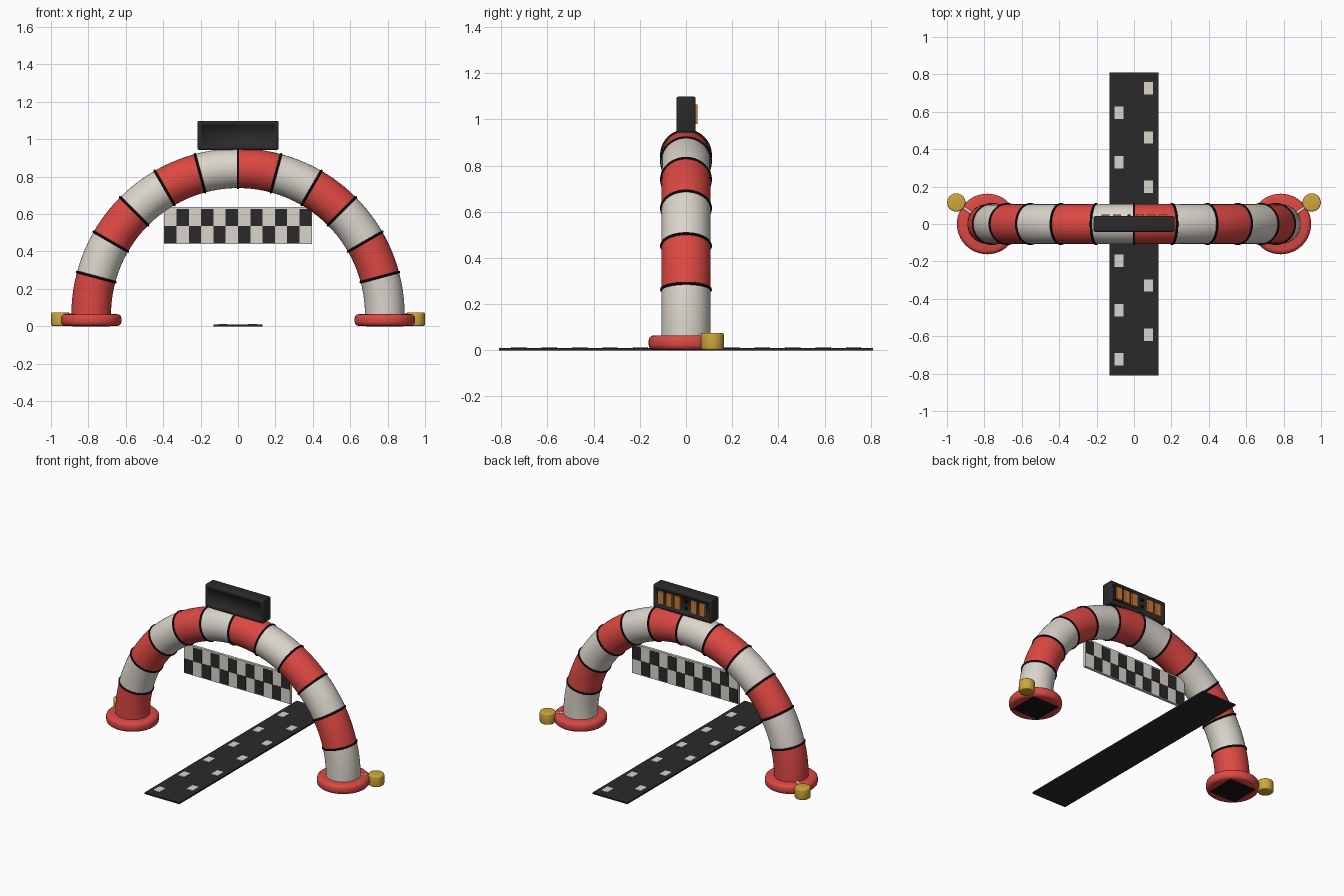
import bpy, bmesh, math
from mathutils import Vector

if "Cube" in bpy.data.objects:
    bpy.data.objects.remove(bpy.data.objects["Cube"])


def material(name, r, g, b):
    m = bpy.data.materials.new(name)
    m.diffuse_color = (r, g, b, 1)
    m.use_nodes = True
    m.node_tree.nodes["Principled BSDF"].inputs["Base Color"].default_value = m.diffuse_color
    return m


RED = material("red fabric", 0.72, 0.065, 0.055)
WHITE = material("off white", 0.70, 0.665, 0.60)
BLACK = material("seam black", 0.008, 0.008, 0.008)
DARK = material("dark grey", 0.023, 0.023, 0.023)
YELLOW = material("weight yellow", 0.62, 0.39, 0.04)
ORANGE = material("display orange", 0.60, 0.20, 0.04)

R, TUBE, ZC = 0.785, 0.106, 0.06


def finish(o, name, mat, bevel=0, segs=3, smooth=True):
    o.name = name
    if mat:
        o.data.materials.append(mat)
    if bevel:
        b = o.modifiers.new("bevel", 'BEVEL')
        b.width, b.segments, b.limit_method = bevel, segs, 'ANGLE'
        bpy.context.view_layer.objects.active = o
        bpy.ops.object.modifier_apply(modifier="bevel")
    if smooth:
        bpy.ops.object.shade_smooth_by_angle(angle=math.radians(35))
    return o


def box(name, c, s, mat, bevel=0):
    bpy.ops.mesh.primitive_cube_add(size=1, location=c)
    o = bpy.context.object
    o.scale = s
    bpy.ops.object.transform_apply(location=False, rotation=False, scale=True)
    return finish(o, name, mat, bevel, smooth=bevel > 0)


def cylinder(name, c, r, h, mat, bevel=0, verts=40):
    bpy.ops.mesh.primitive_cylinder_add(vertices=verts, radius=r, depth=h, location=c)
    return finish(bpy.context.object, name, mat, bevel)


def rod(name, a, b, r, mat):
    a, b = Vector(a), Vector(b)
    o = cylinder(name, (a + b) / 2, r, (b - a).length, mat, verts=12)
    o.rotation_euler = (b - a).to_track_quat('Z', 'Y').to_euler()


# Striped inflatable arch: 12 segments of 15 degrees, alternating colours
bm = bmesh.new()
sides, per, count = 40, 5, 12
rings = []
for i in range(count * per + 1):
    a = math.pi * i / (count * per)
    ring = []
    for j in range(sides):
        t = 2 * math.pi * j / sides
        d = R + TUBE * math.cos(t)
        ring.append(bm.verts.new((d * math.cos(a), TUBE * math.sin(t), ZC + d * math.sin(a))))
    rings.append(ring)
for i in range(count * per):
    for j in range(sides):
        k = (j + 1) % sides
        f = bm.faces.new((rings[i][j], rings[i][k], rings[i + 1][k], rings[i + 1][j]))
        f.material_index = (i // per) % 2
        f.smooth = True
bmesh.ops.recalc_face_normals(bm, faces=bm.faces)
mesh = bpy.data.meshes.new("arch_tube")
bm.to_mesh(mesh)
bm.free()
arch = bpy.data.objects.new("arch_tube", mesh)
bpy.context.collection.objects.link(arch)
mesh.materials.append(WHITE)
mesh.materials.append(RED)

# Black seam rings between the segments
for i in range(1, count):
    a = math.pi * i / count
    bpy.ops.mesh.primitive_torus_add(
        major_radius=TUBE, minor_radius=0.0065, major_segments=40, minor_segments=8,
        location=(R * math.cos(a), 0, ZC + R * math.sin(a)), rotation=(0, -a, 0))
    finish(bpy.context.object, f"seam_ring_{i}", BLACK)

# Feet, ground plates and tethered weights on both sides
for s, side in ((-1, "left"), (1, "right")):
    cylinder(f"{side}_foot", (s * R, 0, 0.0335), 0.162, 0.063, RED, 0.022, 48)
    box(f"{side}_foot_plate", (s * R, 0, 0.003), (0.2, 0.2, 0.006), BLACK)
    cylinder(f"{side}_weight", (s * 0.95, 0.115, 0.0385), 0.049, 0.073, YELLOW, 0.008, 32)
    rod(f"{side}_tether", (s * 0.85, 0.045, 0.064), (s * 0.935, 0.105, 0.055), 0.009, WHITE)

# Chequered banner, squares showing on both faces
box("banner", (0, 0, 0.538), (0.79, 0.018, 0.198), WHITE)
w, h = 0.0655, 0.091
for col in range(12):
    z = 0.536 + (h / 2 if col % 2 else -h / 2)
    box(f"banner_square_{col}", ((col - 5.5) * w, 0, z), (w, 0.024, h), DARK)

# Timer box on the crown, with an inset panel on front and back
timer = box("timer_box", (0, 0, 1.021), (0.434, 0.084, 0.156), DARK, 0.01)
bm = bmesh.new()
bm.from_mesh(timer.data)
big = [f for f in bm.faces if abs(f.normal.y) > 0.99 and f.calc_area() > 0.03]
bmesh.ops.inset_individual(bm, faces=big, thickness=0.014, depth=0)
bmesh.ops.inset_individual(bm, faces=big, thickness=0.002, depth=-0.005)
bm.to_mesh(timer.data)
bm.free()

# Lit digits and colon on the back of the timer
for i, x in enumerate((0.155, 0.094, 0.033, -0.09, -0.153)):
    box(f"timer_digit_{i}", (x, 0.043, 1.022), (0.043, 0.014, 0.085), ORANGE)
for i, z in enumerate((1.0, 1.044)):
    box(f"timer_colon_{i}", (-0.028, 0.043, z), (0.016, 0.014, 0.016), BLACK)

# Track strip with staggered markings
box("track_strip", (0, 0, 0.005), (0.26, 1.62, 0.01), DARK)
for i in range(12):
    box(f"track_mark_{i}", (0.077 if i % 2 else -0.079, -0.724 + 0.1318 * i, 0.0105),
        (0.048, 0.066, 0.006), WHITE)
